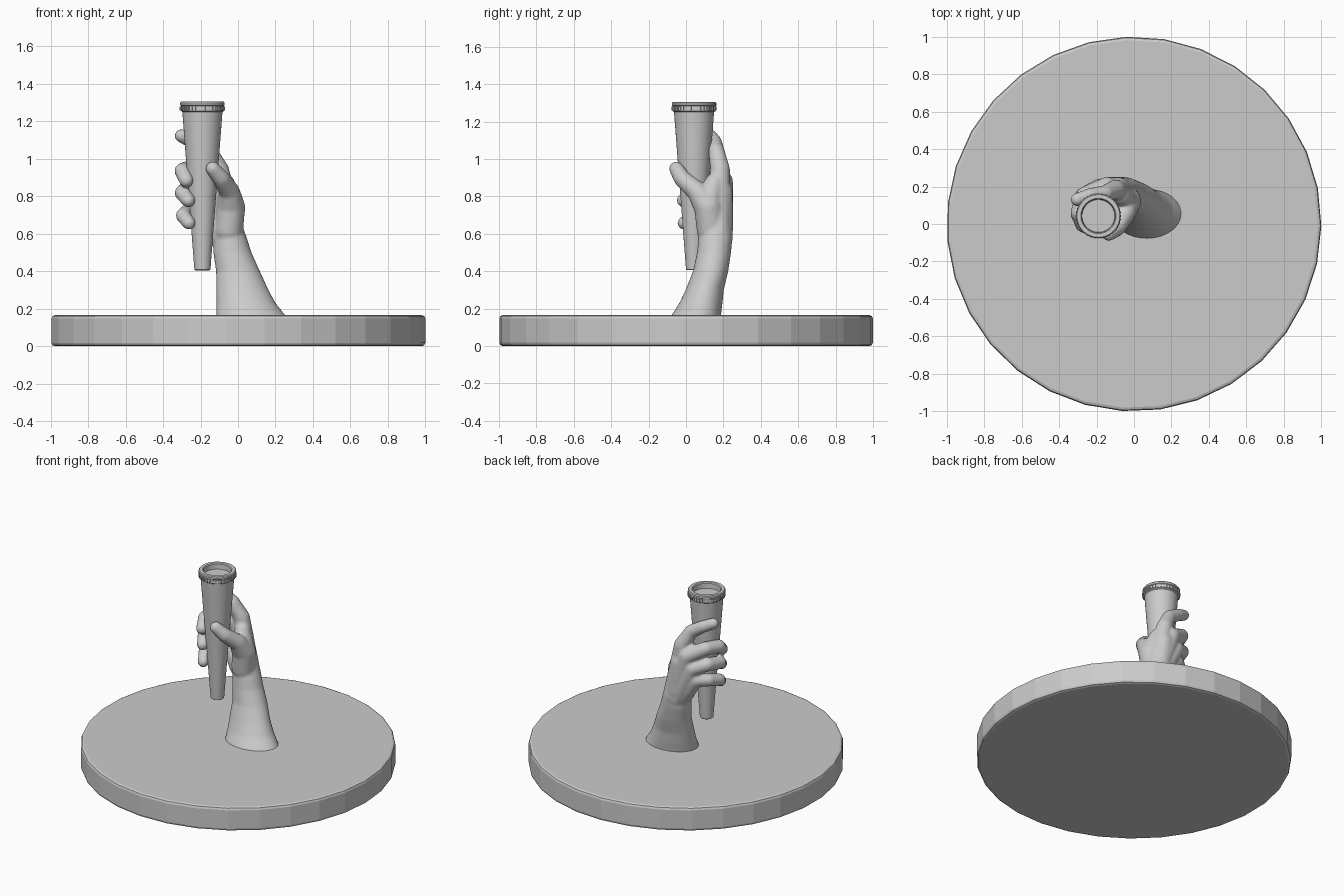
import bpy, bmesh, math
from mathutils import Vector, Matrix

if "Cube" in bpy.data.objects:
    bpy.data.objects.remove(bpy.data.objects["Cube"])


def add_object(name, bm, smooth_angle=None):
    bmesh.ops.recalc_face_normals(bm, faces=bm.faces[:])
    mesh = bpy.data.meshes.new(name)
    bm.to_mesh(mesh)
    bm.free()
    if smooth_angle is not None:
        mesh.shade_smooth()
        mesh.set_sharp_from_angle(angle=math.radians(smooth_angle))
    obj = bpy.data.objects.new(name, mesh)
    bpy.context.collection.objects.link(obj)
    return obj


def loft(bm, rings, sides, start=0.0):
    """Skin elliptical rings (z, cx, cy, rx, ry) and cap both ends."""
    loops = []
    for z, cx, cy, rx, ry in rings:
        loops.append([bm.verts.new((cx + rx * math.cos(start + math.tau * i / sides),
                                    cy + ry * math.sin(start + math.tau * i / sides), z))
                      for i in range(sides)])
    for a, b in zip(loops, loops[1:]):
        for i in range(sides):
            j = (i + 1) % sides
            bm.faces.new((a[i], a[j], b[j], b[i]))
    bm.faces.new(loops[0][::-1])
    bm.faces.new(loops[-1])


def lathe(profile, sides, x=0, y=0, start=0.0):
    bm = bmesh.new()
    loft(bm, [(z, x, y, r, r) for r, z in profile], sides, start)
    return bm


def limb(bm, *joints):
    """Chain of tapered capsules through joints (x, y, z, radius)."""
    for a, b in zip(joints, joints[1:]):
        part = bmesh.new()
        for x, y, z, r in (a, b):
            bmesh.ops.create_icosphere(part, subdivisions=3, radius=r,
                                       matrix=Matrix.Translation((x, y, z)))
        hull = bmesh.ops.convex_hull(part, input=part.verts[:])
        inner = {v for v in hull["geom_interior"] if isinstance(v, bmesh.types.BMVert)}
        bmesh.ops.delete(part, geom=list(inner), context='VERTS')
        temp = bpy.data.meshes.new("temp")
        part.to_mesh(temp)
        part.free()
        bm.from_mesh(temp)
        bpy.data.meshes.remove(temp)


# Round plinth with faceted side and softened edges
add_object("base_disc", lathe(
    [(0.982, 0), (0.995, 0.005), (1, 0.018), (1, 0.147), (0.995, 0.16), (0.982, 0.165)],
    31, start=math.radians(-81.9)))

# Tapered cup with rim and shallow recess
CX, CY = -0.19, 0.043
add_object("tapered_cup", lathe(
    [(0.038, 0.405), (0.043, 0.409), (0.107, 1.25), (0.115, 1.256), (0.115, 1.283),
     (0.119, 1.287), (0.119, 1.299), (0.114, 1.305), (0.094, 1.305), (0.089, 1.299),
     (0.087, 1.265)], 64, CX, CY), 35)

# Ring of small studs below the rim
bm = bmesh.new()
for i in range(36):
    a = math.tau * i / 36
    pos = Vector((CX + 0.115 * math.cos(a), CY + 0.115 * math.sin(a), 1.269))
    bmesh.ops.create_cube(bm, size=1, matrix=Matrix.Translation(pos)
                          @ Matrix.Rotation(a, 4, 'Z')
                          @ Matrix.Diagonal((0.012, 0.011, 0.02, 1)))
add_object("rim_studs", bm)

# Forearm and wrist
hand = bmesh.new()
loft(hand, [(0.11, 0.09, 0.04, 0.20, 0.145), (0.165, 0.068, 0.055, 0.184, 0.132),
            (0.23, 0.043, 0.08, 0.158, 0.115), (0.3, 0.023, 0.10, 0.14, 0.102),
            (0.4, 0.0, 0.132, 0.117, 0.094), (0.5, -0.03, 0.15, 0.102, 0.091),
            (0.57, -0.04, 0.157, 0.09, 0.09), (0.64, -0.05, 0.165, 0.075, 0.08)], 48)

# Back of hand and fingers: wrist, knuckle, two joints, tip
index = [(-0.02, 0.175, 0.58, 0.06), (-0.10, 0.183, 0.94, 0.053),
         (-0.155, 0.163, 1.04, 0.044), (-0.235, 0.152, 1.09, 0.040), (-0.303, 0.13, 1.123, 0.036)]
middle = [(-0.04, 0.19, 0.57, 0.06), (-0.145, 0.198, 0.88, 0.054),
          (-0.262, 0.155, 0.945, 0.046), (-0.296, 0.06, 0.935, 0.044), (-0.275, -0.005, 0.885, 0.039)]
ring = [(-0.06, 0.185, 0.56, 0.06), (-0.185, 0.193, 0.80, 0.05),
        (-0.272, 0.15, 0.835, 0.045), (-0.297, 0.05, 0.818, 0.042), (-0.265, -0.012, 0.778, 0.038)]
little = [(-0.075, 0.165, 0.55, 0.06), (-0.205, 0.18, 0.72, 0.046),
          (-0.268, 0.13, 0.718, 0.042), (-0.293, 0.05, 0.697, 0.040), (-0.262, -0.01, 0.657, 0.036)]
for finger in (index, middle, ring, little):
    limb(hand, *finger)

# Palm filling and heel of hand
limb(hand, (-0.06, 0.18, 0.62, 0.072), (-0.09, 0.185, 0.82, 0.066))
limb(hand, (-0.11, 0.165, 0.60, 0.06), (-0.17, 0.17, 0.70, 0.05))

# Thumb with fleshy base and web to the index finger
limb(hand, (-0.05, 0.135, 0.62, 0.078), (-0.038, 0.12, 0.74, 0.077), (-0.045, 0.06, 0.825, 0.055),
     (-0.09, -0.02, 0.895, 0.046), (-0.135, -0.052, 0.948, 0.039))
limb(hand, (-0.04, 0.12, 0.76, 0.07), (-0.07, 0.15, 0.87, 0.052))

# Blend arm and hand into one smooth skin
arm = add_object("arm_and_hand", hand)
skin = arm.modifiers.new("skin", 'REMESH')
skin.mode = 'VOXEL'
skin.voxel_size = 0.009
skin.use_smooth_shade = True
soften = arm.modifiers.new("soften", 'SMOOTH')
soften.factor = 0.5
soften.iterations = 8
